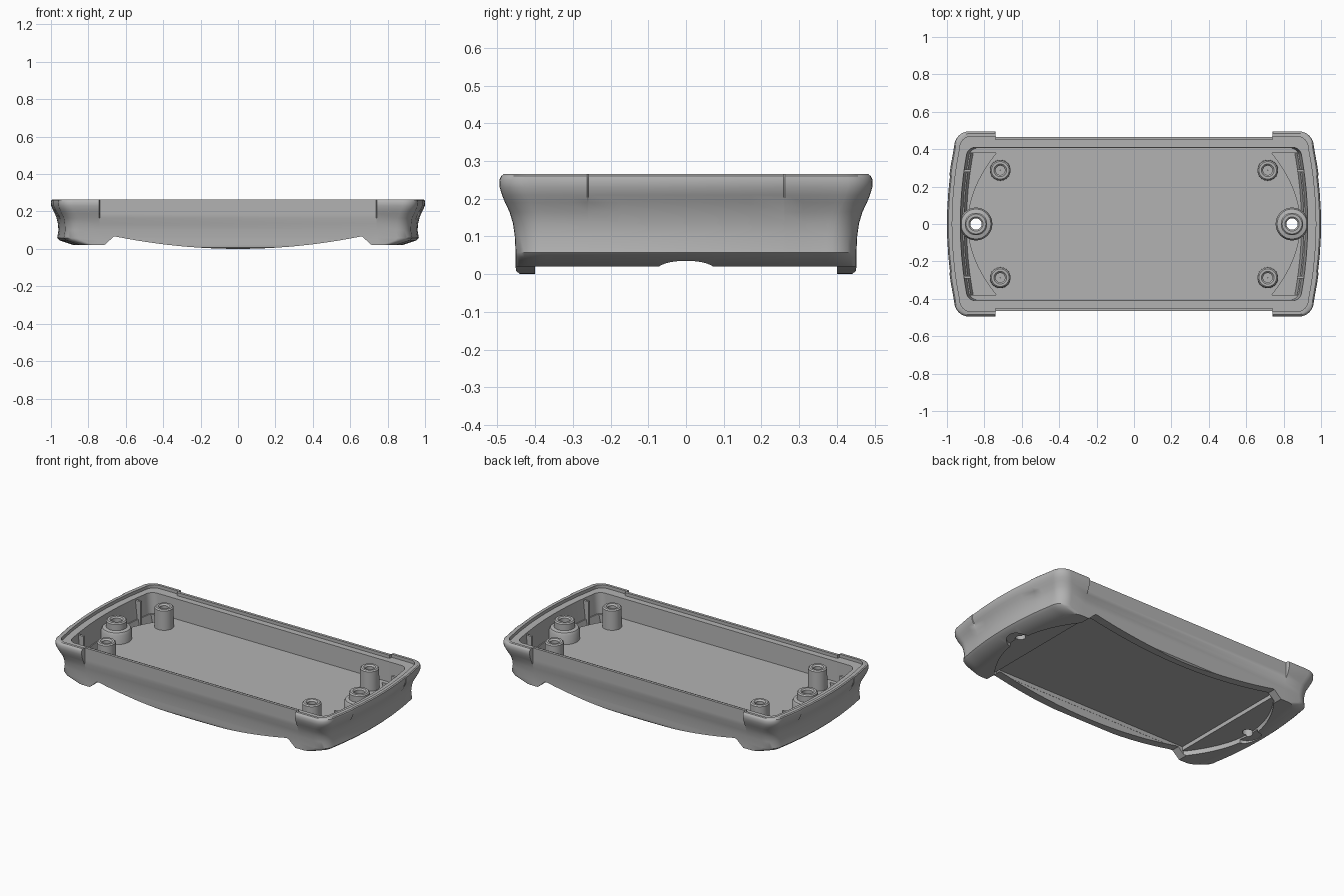
import bpy, bmesh
from math import cos, sin, pi

if "Cube" in bpy.data.objects:
    bpy.data.objects.remove(bpy.data.objects["Cube"])

grey = bpy.data.materials.new("plain grey")
grey.use_nodes = True
grey.diffuse_color = (0.45, 0.45, 0.45, 1)
grey.node_tree.nodes["Principled BSDF"].inputs["Base Color"].default_value = grey.diffuse_color


def loft(name, rings, tube=False):
    """Skin a stack of point loops; a tube joins the last loop to the first."""
    bm = bmesh.new()
    loops = [[bm.verts.new(p) for p in ring] for ring in rings]
    pairs = list(zip(loops, loops[1:]))
    if tube:
        pairs.append((loops[-1], loops[0]))
    else:
        bm.faces.new(loops[0])
        bm.faces.new(loops[-1])
    for a, b in pairs:
        n = len(a)
        for i in range(n):
            j = (i + 1) % n
            bm.faces.new((a[i], a[j], b[j], b[i]))
    bmesh.ops.recalc_face_normals(bm, faces=bm.faces)
    mesh = bpy.data.meshes.new(name)
    bm.to_mesh(mesh)
    bm.free()
    mesh.materials.append(grey)
    obj = bpy.data.objects.new(name, mesh)
    bpy.context.collection.objects.link(obj)
    return obj


def prism(name, pts, z0, z1):
    return loft(name, [[(x, y, z) for x, y in pts] for z in (z0, z1)])


def box(name, x0, x1, y0, y1, z0, z1):
    return prism(name, [(x0, y0), (x1, y0), (x1, y1), (x0, y1)], z0, z1)


def circle(cx, cy, r, n=32):
    return [(cx + r * cos(2 * pi * i / n), cy + r * sin(2 * pi * i / n)) for i in range(n)]


def lathe(name, cx, cy, profile):
    return loft(name, [[(x, y, z) for x, y in circle(cx, cy, r)] for r, z in profile], tube=True)


def outline(hx, hy, z, r=0.08, side=None, end_step=0.0):
    """Rounded rectangle with bowed ends and corners that stand proud of the sides."""
    bow = lambda y: hx - 0.05 * (y / 0.45) ** 2
    sy = hy if side is None else side
    q = [(0.739, sy), (0.742, hy)]
    ex = bow(hy - r)
    for i in range(9):
        a = pi / 2 * (1 - i / 8)
        q.append((ex - r + r * cos(a), hy - r + r * sin(a)))
    q += [(bow(y), y) for y in (0.31, 0.262)]
    q += [(bow(y) - end_step, y) for y in (0.259, 0.17, 0.08)]
    right = q + [(hx - end_step, 0)] + [(x, -y) for x, y in reversed(q)]
    full = right + [(-x, y) for x, y in reversed(right)]
    return [(x, y, z) for x, y in full]


def smooth(obj):
    bpy.ops.object.select_all(action="DESELECT")
    obj.select_set(True)
    bpy.context.view_layer.objects.active = obj
    bpy.ops.object.shade_smooth_by_angle(angle=0.6)


def cut(obj, cutter):
    mod = obj.modifiers.new("cut", "BOOLEAN")
    mod.operation, mod.solver, mod.object = "DIFFERENCE", "EXACT", cutter
    cutter.hide_render = True
    bpy.ops.object.select_all(action="DESELECT")
    bpy.context.view_layer.objects.active = obj
    bpy.ops.object.modifier_apply(modifier=mod.name)
    bpy.data.objects.remove(cutter)


# Outer body: height, half length, half width
wall = [(0, 0.88, 0.44), (0.008, 0.88, 0.45), (0.02, 0.88, 0.452), (0.045, 0.953, 0.452),
        (0.058, 0.967, 0.452), (0.1, 0.96, 0.454), (0.135, 0.963, 0.459), (0.165, 0.97, 0.468),
        (0.19, 0.98, 0.48), (0.21, 0.99, 0.488), (0.23, 0.999, 0.494), (0.25, 1.0, 0.495),
        (0.26, 0.998, 0.49), (0.265, 0.992, 0.484)]
rings = []
for z, hx, hy in wall:
    step = 0.004 if z >= 0.19 else 0
    rings.append(outline(hx + step, hy, z, side=min(hy, 0.465), end_step=step))
body = loft("case_shell", rings)

# Rim recess and main cavity
cut(body, loft("rim_cutter", [outline(0.972, 0.468, z, 0.06, side=0.448) for z in (0.245, 0.3)]))
cut(body, loft("cavity_cutter", [outline(hx, hy, z, 0.05)
                                 for z, hx, hy in ((0.12, 0.915, 0.406), (0.3, 0.935, 0.412))]))

# Deep crescent wells at both ends
ys = [0.38 * i / 10 for i in range(-10, 11)]
for s in (-1, 1):
    inner = [(s * (0.89 - 0.17 * (y / 0.4) ** 2), y) for y in reversed(ys)]
    loops = []
    for z, far in ((0.06, 0.895), (0.15, 0.915)):
        outer = [(s * (far - 0.05 * (y / 0.45) ** 2), y) for y in ys]
        loops.append([(x, y, z) for x, y in outer + inner])
    cut(body, loft("well_cutter", loops))

# Underside side profile: raised feet and bowed rails
arc = [(0.65 * i / 12, 0.065 * (i / 12) ** 2) for i in range(-12, 13)]
prof = [(-1.1, -0.1), (-1.1, 0.02), (-0.715, 0.02), (-0.665, 0.065)] + arc
prof += [(0.665, 0.065), (0.715, 0.02), (1.1, 0.02), (1.1, -0.1)]
cut(body, loft("profile_cutter", [[(x, y, z) for x, z in prof] for y in (-0.6, 0.6)]))

# Underside panel recess with curved ends
ys = [0.4 * i / 12 for i in range(-12, 13)]
right = [(0.86 - 0.155 * (y / 0.4) ** 2, y) for y in ys]
lens = right + [(-x, y) for x, y in reversed(right)]
cut(body, prism("lens_cutter", lens, -0.1, 0.05))
cut(body, box("panel_cutter", -0.695, 0.695, -0.399, 0.399, -0.1, 0.075))

# Screw recesses and through holes
for s in (-1, 1):
    cut(body, prism("recess_cutter", circle(s * 0.845, 0, 0.08), -0.1, 0.04))
    cut(body, prism("hole_cutter", circle(s * 0.845, 0, 0.03), -0.1, 0.3))
smooth(body)

for s in (-1, 1):
    side = "left" if s > 0 else "right"
    # Stepped screw pillar at each end
    smooth(lathe(side + "_screw_pillar", s * 0.845, 0,
                 [(0.03, 0.055), (0.088, 0.055), (0.088, 0.175), (0.08, 0.19), (0.06, 0.195),
                  (0.06, 0.233), (0.053, 0.24), (0.038, 0.24), (0.03, 0.232)]))
    for t in (-1, 1):
        end = side + ("_back" if t > 0 else "_front")
        # Circuit board post with a blind hole
        smooth(lathe(end + "_post", s * 0.715, t * 0.287,
                     [(0.001, 0.11), (0.056, 0.11), (0.054, 0.24), (0.047, 0.247),
                      (0.034, 0.247), (0.025, 0.238), (0.025, 0.15), (0.001, 0.15)]))
        # Locating rib on the end wall
        x0, x1 = sorted((s * 0.872, s * 0.925))
        box(end + "_rib", x0, x1, t * 0.285 - 0.007, t * 0.285 + 0.007, 0.055, 0.235)
